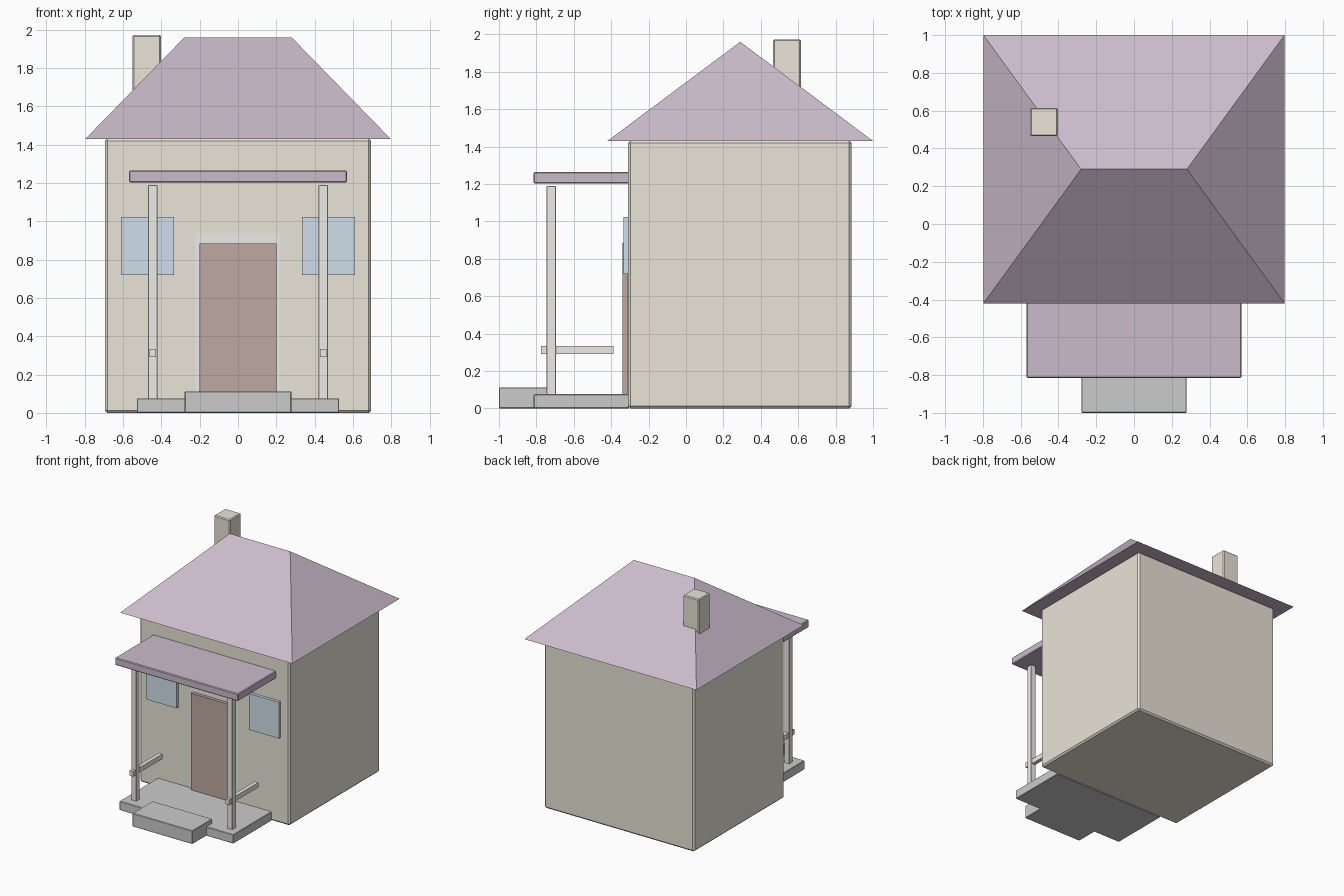
import bpy, bmesh

if "Cube" in bpy.data.objects:
    bpy.data.objects.remove(bpy.data.objects["Cube"])


def material(name, rgb):
    m = bpy.data.materials.new(name)
    m.diffuse_color = (*rgb, 1)
    m.use_nodes = True
    m.node_tree.nodes["Principled BSDF"].inputs["Base Color"].default_value = m.diffuse_color
    return m


WALL = material("plaster", (0.82, 0.78, 0.69))
ROOF = material("roof_purple", (0.60, 0.50, 0.60))
STONE = material("stone", (0.60, 0.60, 0.62))
TRIM = material("trim", (0.86, 0.84, 0.80))
GLASS = material("glass", (0.63, 0.74, 0.82))
WOOD = material("door_wood", (0.52, 0.40, 0.36))


def add(name, bm, mat):
    bmesh.ops.recalc_face_normals(bm, faces=bm.faces)
    me = bpy.data.meshes.new(name)
    bm.to_mesh(me)
    bm.free()
    me.materials.append(mat)
    ob = bpy.data.objects.new(name, me)
    bpy.context.collection.objects.link(ob)
    return ob


def box(name, x, y, z, mat, bevel=0.0):
    """Box from (min, max) ranges, with an optional small chamfer."""
    bm = bmesh.new()
    bmesh.ops.create_cube(bm, size=1)
    for v in bm.verts:
        v.co = [r[0] if c < 0 else r[1] for c, r in zip(v.co, (x, y, z))]
    ob = add(name, bm, mat)
    if bevel:
        mod = ob.modifiers.new("chamfer", 'BEVEL')
        mod.width = bevel
        mod.segments = 1
    return ob


# House body
box("house_walls", (-0.695, 0.695), (-0.31, 0.885), (0, 1.432), WALL, 0.013)

# Hip roof: eave rectangle rising to a short ridge
bm = bmesh.new()
eave = [bm.verts.new((x, y, 1.43)) for x, y in
        ((-0.797, -0.42), (0.797, -0.42), (0.797, 1.0), (-0.797, 1.0))]
left, right = [bm.verts.new((x, 0.29, 1.96)) for x in (-0.28, 0.28)]
a, b, c, d = eave
for f in ((a, b, c, d), (a, b, right, left), (b, c, right),
          (c, d, left, right), (d, a, left)):
    bm.faces.new(f)
add("hip_roof", bm, ROOF)

# Chimney
box("chimney", (-0.55, -0.402), (0.465, 0.615), (1.55, 1.973), WALL, 0.007)

# Porch
box("porch_floor", (-0.528, 0.528), (-0.815, -0.305), (0, 0.076), STONE, 0.004)
box("porch_step", (-0.278, 0.278), (-1.0, -0.735), (0, 0.112), STONE, 0.004)
box("porch_roof", (-0.57, 0.57), (-0.815, -0.305), (1.203, 1.265), ROOF, 0.006)

# Door and its surround
box("door_frame", (-0.222, 0.222), (-0.312, -0.30), (0.07, 0.94), TRIM)
box("door", (-0.2, 0.2), (-0.339, -0.305), (0.07, 0.885), WOOD)

# Mirrored parts: posts, handrails, windows
for side, s in (("left", -1), ("right", 1)):
    def span(lo, hi):
        return tuple(sorted((s * lo, s * hi)))
    box(side + "_post", span(0.421, 0.469), (-0.745, -0.696), (0.07, 1.19), TRIM, 0.003)
    box(side + "_handrail", span(0.429, 0.461), (-0.775, -0.388), (0.292, 0.334), TRIM)
    box(side + "_window", span(0.335, 0.612), (-0.334, -0.305), (0.72, 1.023), GLASS)
